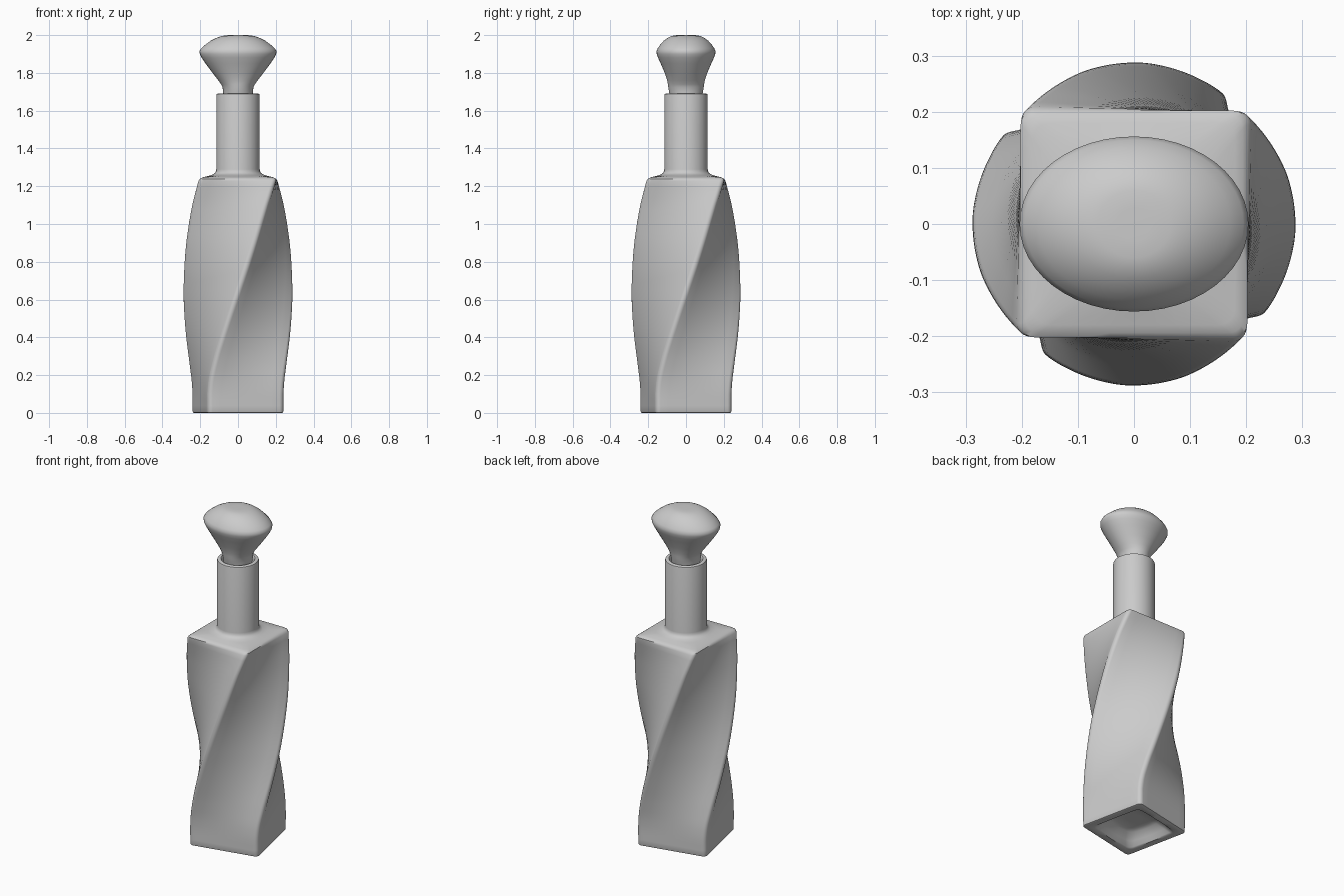
import bpy, bmesh
from math import sin, cos, pi, radians, hypot

if "Cube" in bpy.data.objects:
    bpy.data.objects.remove(bpy.data.objects["Cube"])


def loft(name, rings):
    """Skin a list of closed rings, capping both ends."""
    bm = bmesh.new()
    loops = [[bm.verts.new(p) for p in ring] for ring in rings]
    n = len(loops[0])
    for a, b in zip(loops, loops[1:]):
        for i in range(n):
            j = (i + 1) % n
            bm.faces.new((a[i], a[j], b[j], b[i]))
    bm.faces.new(loops[0])
    bm.faces.new(loops[-1])
    bmesh.ops.recalc_face_normals(bm, faces=bm.faces)
    me = bpy.data.meshes.new(name)
    bm.to_mesh(me)
    bm.free()
    ob = bpy.data.objects.new(name, me)
    bpy.context.collection.objects.link(ob)
    bpy.context.view_layer.objects.active = ob
    ob.select_set(True)
    bpy.ops.object.shade_smooth_by_angle(angle=radians(40))
    ob.select_set(False)
    return ob


def ring(z, half, rad=0.025, deg=0.0, circ=0.0):
    """Rounded square ring turned by deg; circ blends it into a circle."""
    pts = []
    t = radians(deg)
    c = half - rad
    for k in range(4):
        a0 = k * pi / 2
        local = [(c + rad * cos(i * pi / 12), c + rad * sin(i * pi / 12)) for i in range(7)]
        local += [(c * (1 - 2 * i / 8), half) for i in range(1, 8)]
        for x, y in local:
            s = (1 - circ) + circ * half / hypot(x, y)
            x, y = x * s, y * s
            a = a0 + t
            pts.append((x * cos(a) - y * sin(a), x * sin(a) + y * cos(a), z))
    return pts


def interp(z, table):
    for (z0, v0), (z1, v1) in zip(table, table[1:]):
        if z <= z1:
            return v0 + (v1 - v0) * (z - z0) / (z1 - z0)
    return table[-1][1]


# Twisted body, with a hollow under the base
B = -78
TWIST = [(0, B), (0.1, B), (0.15, -77), (0.2, -75), (0.3, -69), (0.4, -62), (0.6, -48),
         (0.8, -34), (1.0, -20), (1.1, -12.5), (1.225, -1.5), (1.25, 0)]
HALF = [(0, 0.206), (0.3, 0.208), (0.6, 0.211), (0.9, 0.210), (1.23, 0.205)]
rings = [ring(0.07, 0.04, 0.02, B, 0.6), ring(0.07, 0.095, 0.04, B, 0.5),
         ring(0.06, 0.115, 0.04, B, 0.4), ring(0.03, 0.145, 0.04, B, 0.25),
         ring(0.005, 0.158, 0.03, B, 0.1), ring(0.0, 0.163, 0.03, B),
         ring(0.0, 0.200, 0.02, B), ring(0.002, 0.204, 0.022, B)]
for i in range(41):
    z = 0.007 + i * (1.228 - 0.007) / 40
    rings.append(ring(z, interp(z, HALF), 0.025, interp(z, TWIST)))

# Shoulder, neck and bore
rings += [ring(1.238, 0.202), ring(1.244, 0.194), ring(1.249, 0.18, 0.03),
          ring(1.256, 0.15, 0.05, 0, 0.6)]
for z, r in [(1.262, 0.135), (1.268, 0.124), (1.278, 0.117), (1.29, 0.115), (1.68, 0.115),
             (1.687, 0.113), (1.69, 0.108), (1.69, 0.094), (1.686, 0.09), (1.67, 0.088),
             (1.3, 0.088)]:
    rings.append(ring(z, r, 0.03, 0, 1))
loft("bottle", rings)

# Oval stopper: z, half width in x, half width in y
PROFILE = [(1.50, 0.072, 0.072), (1.66, 0.076, 0.08), (1.70, 0.079, 0.09), (1.725, 0.082, 0.094),
           (1.74, 0.09, 0.096), (1.76, 0.104, 0.099), (1.80, 0.135, 0.113),
           (1.85, 0.172, 0.134), (1.88, 0.192, 0.148), (1.90, 0.202, 0.155),
           (1.915, 0.204, 0.156), (1.93, 0.195, 0.150), (1.95, 0.172, 0.136),
           (1.97, 0.145, 0.118), (1.985, 0.115, 0.097), (1.994, 0.09, 0.08),
           (1.999, 0.065, 0.06), (2.0, 0.03, 0.03)]
N = 48
loft("stopper", [[(rx * cos(2 * pi * i / N), ry * sin(2 * pi * i / N), z) for i in range(N)]
                 for z, rx, ry in PROFILE])
